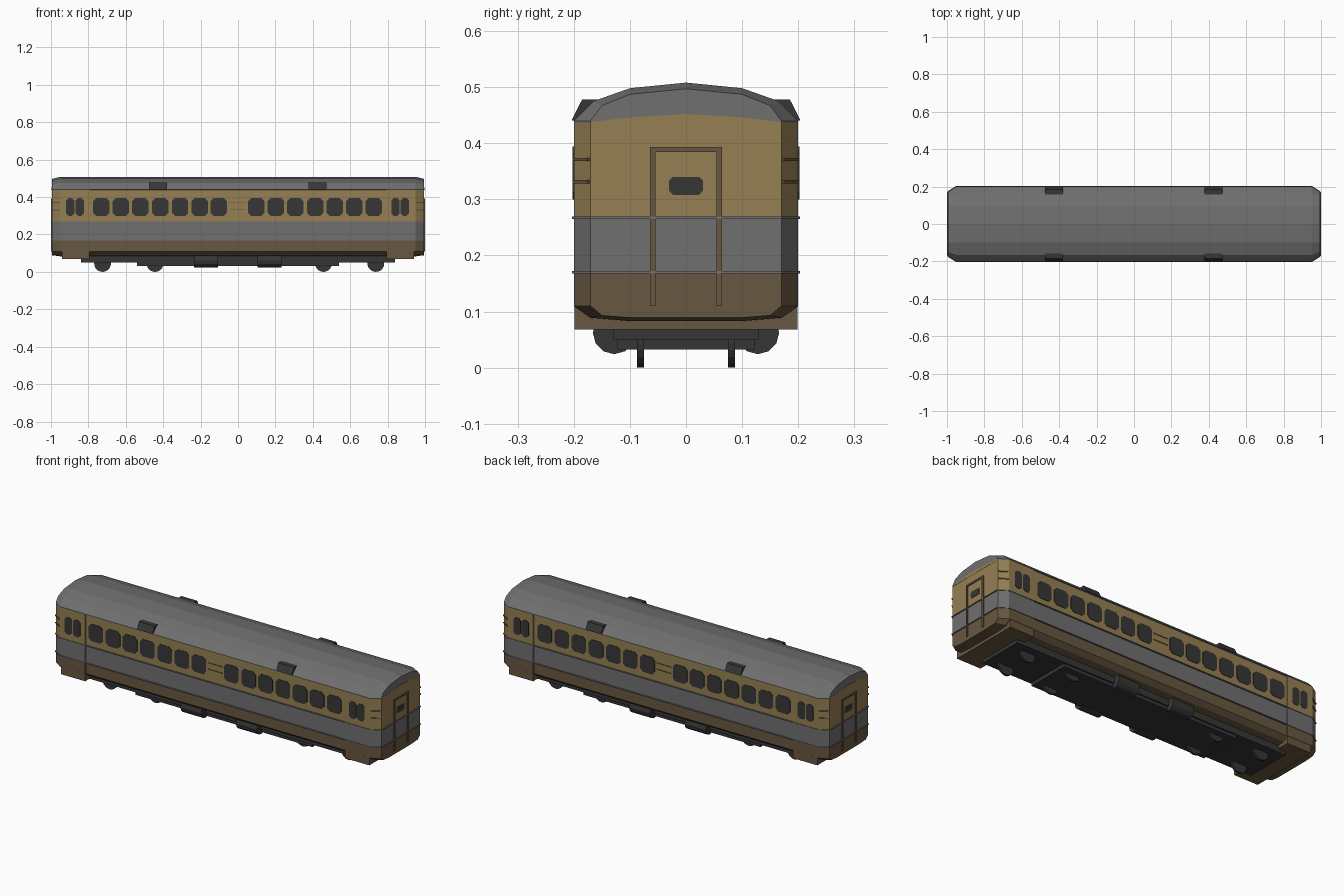
import bpy, bmesh, math
from mathutils import Vector

if "Cube" in bpy.data.objects:
    bpy.data.objects.remove(bpy.data.objects["Cube"])


def material(name, rgb):
    m = bpy.data.materials.new(name)
    m.diffuse_color = (*rgb, 1)
    m.use_nodes = True
    m.node_tree.nodes["Principled BSDF"].inputs["Base Color"].default_value = m.diffuse_color
    return m


TAN = material("tan paint", (0.30, 0.215, 0.085))
BROWN = material("brown paint", (0.14, 0.095, 0.052))
GREY = material("grey paint", (0.16, 0.16, 0.16))
DARK = material("dark grey", (0.037, 0.037, 0.037))


def finish(name, bm, *mats):
    bmesh.ops.recalc_face_normals(bm, faces=bm.faces[:])
    me = bpy.data.meshes.new(name)
    bm.to_mesh(me)
    bm.free()
    for m in mats:
        me.materials.append(m)
    ob = bpy.data.objects.new(name, me)
    bpy.context.collection.objects.link(ob)
    return ob


def place(axis, u, v, w):
    return {"x": (w, u, v), "y": (u, w, v), "z": (u, v, w)}[axis]


def prisms(name, mat, parts):
    """One object from many extruded polygons: (points, axis, start, end)."""
    bm = bmesh.new()
    for pts, axis, a, b in parts:
        lo = [bm.verts.new(place(axis, u, v, a)) for u, v in pts]
        hi = [bm.verts.new(place(axis, u, v, b)) for u, v in pts]
        bm.faces.new(lo)
        bm.faces.new(hi)
        n = len(pts)
        for i in range(n):
            j = (i + 1) % n
            bm.faces.new((lo[i], lo[j], hi[j], hi[i]))
    return finish(name, bm, mat)


def rect(u0, u1, v0, v1):
    return [(u0, v0), (u1, v0), (u1, v1), (u0, v1)]


def chamfered(u, v, w, h, c):
    """Rectangle with cut corners, centred on (u, v)."""
    a, b = w / 2, h / 2
    q = [(a, b - c), (a - c, b), (c - a, b), (-a, b - c),
         (-a, c - b), (c - a, -b), (a - c, -b), (a, c - b)]
    return [(u + x, v + y) for x, y in q]


def circle(u, v, r, n):
    return [(u + r * math.cos(2 * math.pi * i / n), v + r * math.sin(2 * math.pi * i / n))
            for i in range(n)]


def mirrored(half):
    return half + [(-y, z) for y, z in reversed(half) if y > 0]


# car body: lofted cross-sections, narrower at the ends, recessed between vestibules
END = 0.995
Z1, Z2 = 0.17, 0.267


def full(w):
    return mirrored([(0, .508), (.1, .498), (.165, .475), (.2, .44), (w, .438), (w, Z2),
                     (w, Z1), (w, .11), (.17, .089), (.1, .083)])


end_ring = mirrored([(0, .497), (.1, .487), (.15, .467), (.17, .44), (.17, .437), (.17, Z2),
                     (.17, Z1), (.17, .11), (.15, .093), (.1, .089)])
half_sections = [(.793, full(.196)), (.795, full(.2)), (.95, full(.2)), (END, end_ring)]
sections = [(-x, p) for x, p in reversed(half_sections)] + half_sections

bm = bmesh.new()
rings = [[bm.verts.new((x, y, z)) for y, z in p] for x, p in sections]
n = len(end_ring)
for r, s in zip(rings, rings[1:]):
    for i in range(n):
        j = (i + 1) % n
        bm.faces.new((r[i], r[j], s[j], s[i]))
bm.faces.new(rings[0])
bm.faces.new(rings[-1])
for z in (Z1, Z2, .437):
    bmesh.ops.bisect_plane(bm, geom=bm.verts[:] + bm.edges[:] + bm.faces[:], dist=1e-5,
                           plane_co=(0, 0, z), plane_no=(0, 0, 1))
for f in bm.faces:
    z = f.calc_center_median().z
    f.material_index = 0 if z < Z1 else 1 if z < Z2 else 2 if z < .437 else 1
finish("car_body", bm, BROWN, GREY, TAN)

# tan arch filling the end wall up to the roof edge
arch = [(-.168, .434), (.168, .434), (.168, .438), (.1, .446), (0, .452), (-.1, .446), (-.168, .438)]
prisms("end_wall_arch", TAN, [(arch, "x", s * .98, s * (END + .001)) for s in (-1, 1)])

# belt rails around the car at the colour changes
plan = [(1, .171), (.951, .203), (-.951, .203), (-1, .171),
        (-1, -.171), (-.951, -.203), (.951, -.203), (1, -.171)]
prisms("belt_rails", GREY, [(plan, "z", z - .002, z + .002) for z in (Z2, Z1)])

# lowered step wells under the vestibules
prisms("step_wells", BROWN, [(rect(-.199, .199, .068, .111), "x", s * .795, s * .942) for s in (-1, 1)])

# side windows
large = [-.731, -.626, -.522, -.416, -.310, -.205, -.102, .097, .203, .306, .412, .517, .621, .726]
small = [-.897, -.846, .842, .892]
panes = []
for s in (-1, 1):
    panes += [(chamfered(x, .347, .088, .094, .016), "y", s * .193, s * .1985) for x in large]
    panes += [(chamfered(x, .347, .044, .094, .012), "y", s * .197, s * .202) for x in small]
prisms("side_windows", DARK, panes)

# small trim bars in the middle of each side
prisms("side_trim_bars", BROWN, [(rect(-.046, .042, z - .002, z + .002), "y", s * .194, s * .199)
                                 for z in (.335, .37) for s in (-1, 1)])

# handrails on the bevelled corners
rails = []
for sx in (-1, 1):
    for sy in (-1, 1):
        outline = [(.951, .194), (.953, .202), (.995, .176), (.99, .168)]
        rails += [([(sx * x, sy * y) for x, y in outline], "z", z - .003, z + .003) for z in (.331, .371)]
prisms("corner_handrails", BROWN, rails)

# end doors: frame and window
frames, glass, surrounds = [], [], []
for s in (-1, 1):
    a, b = s * .99, s * 1.0
    frames += [(rect(-.064, -.054, .11, .393), "x", a, b),
               (rect(.054, .064, .11, .393), "x", a, b),
               (rect(-.054, .054, .384, .393), "x", a, b)]
    surrounds.append((rect(-.031, .031, .307, .341), "x", a, s * .997))
    glass.append((chamfered(0, .324, .06, .032, .007), "x", a, s * .9985))
prisms("end_door_frames", BROWN, frames)
prisms("end_door_window_surrounds", TAN, surrounds)
prisms("end_door_windows", DARK, glass)

# roof vents along the eaves
vent = [(.204, .441), (.185, .478), (.155, .478), (.17, .455), (.195, .44)]
prisms("roof_vents", DARK, [([(s * y, z) for y, z in vent], "x", x - .048, x + .048)
                            for x in (-.428, .424) for s in (-1, 1)])

# underframe with deeper middle equipment
prisms("underframe", DARK, [(rect(-.13, .13, .05, .095), "x", -.84, .84)])
prisms("equipment_box", DARK, [(rect(-.122, .122, .032, .06), "x", -.54, .54)])

# round tanks below the sides
prisms("tanks", DARK, [(circle(s * .128, .062, .038, 12), "x", x - .064, x + .064)
                       for x in (-.172, .168) for s in (-1, 1)])

# wheels
prisms("wheels", DARK, [(circle(x, .045, .045, 20), "y", s * .075, s * .087)
                        for x in (-.724, -.444, .457, .737) for s in (-1, 1)])
